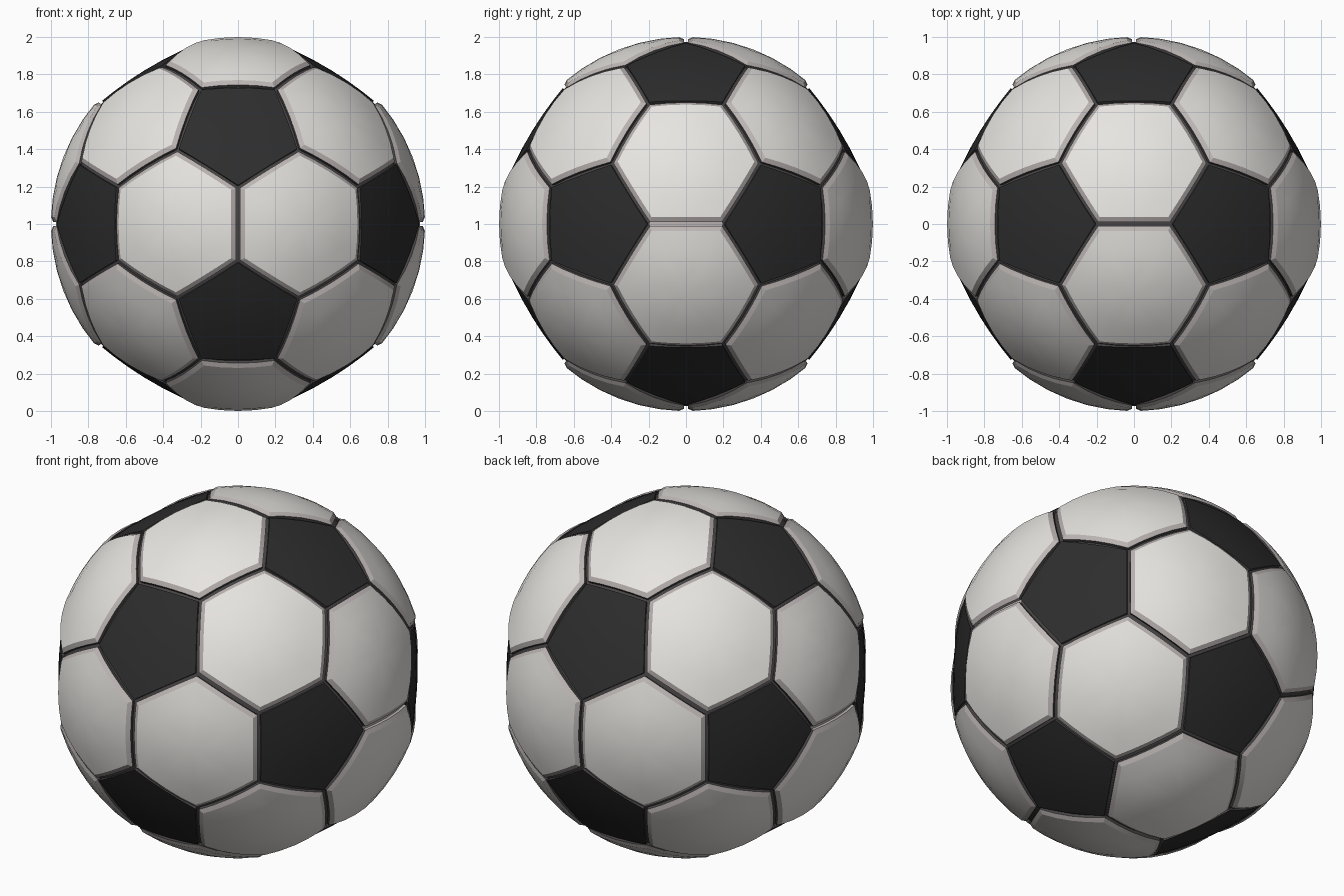
import bpy, bmesh, math
from itertools import combinations
from mathutils import Vector

if "Cube" in bpy.data.objects:
    bpy.data.objects.remove(bpy.data.objects["Cube"])


def material(name, rgb):
    m = bpy.data.materials.new(name)
    m.diffuse_color = (*rgb, 1)
    m.use_nodes = True
    m.node_tree.nodes["Principled BSDF"].inputs["Base Color"].default_value = m.diffuse_color
    return m


WHITE = material("white_panel", (0.80, 0.78, 0.75))
RIM = material("pale_grey_rim", (0.50, 0.46, 0.45))
SEAM = material("dark_grey_seam", (0.06, 0.055, 0.055))
BLACK = material("black_panel", (0.026, 0.026, 0.026))

# Icosahedron corners: the centres of the black pentagons
PHI = (1 + 5 ** 0.5) / 2
ico = []
for s in (1, -1):
    for t in (1, -1):
        ico += [Vector((0, s * PHI, t)), Vector((s, 0, t * PHI)), Vector((s * PHI, t, 0))]


def near(a, b):
    return abs((a - b).length - 2) < 0.01


def third(a, b):
    return ((a * 2 + b) / 3).normalized()


def ordered(points):
    c = sum(points, Vector()) / len(points)
    n = c.normalized()
    u = (points[0] - c).normalized()
    v = n.cross(u)
    return c, sorted(points, key=lambda p: math.atan2((p - c).dot(v), (p - c).dot(u)))


def panel(bm, points, rings, split=4):
    """Domed polygon made of rings (scale, radius function, material index)."""
    c, pts = ordered(points)
    k = len(pts)
    flat = [pts[i].lerp(pts[(i + 1) % k], j / split) for i in range(k) for j in range(split)]

    def place(p, radius):
        return bm.verts.new(p.normalized() * radius(p.length) + Vector((0, 0, 1)))

    centre = place(c, rings[0][1])
    previous = None
    n = len(flat)
    for scale, radius, mat in rings:
        ring = [place(c.lerp(p, scale), radius) for p in flat]
        for i in range(n):
            j = (i + 1) % n
            if previous is None:
                f = bm.faces.new((centre, ring[i], ring[j]))
            else:
                f = bm.faces.new((previous[i], ring[i], ring[j], previous[j]))
            f.material_index = mat
            # The seams lying across the x and z axes are pale
            if mat == 2:
                m = (ring[i].co + ring[j].co) / 2 - Vector((0, 0, 1))
                if max(abs(m.x), abs(m.z)) > 0.945 and min(abs(m.x), abs(m.z)) < 0.03 and abs(m.y) < 0.21:
                    f.material_index = 1
        previous = ring


def build(name, panels, rings, mats):
    bm = bmesh.new()
    for pts in panels:
        panel(bm, pts, rings)
    me = bpy.data.meshes.new(name)
    bm.to_mesh(me)
    bm.free()
    for m in mats:
        me.materials.append(m)
    ob = bpy.data.objects.new(name, me)
    bpy.context.collection.objects.link(ob)
    bpy.ops.object.select_all(action='DESELECT')
    ob.select_set(True)
    bpy.context.view_layer.objects.active = ob
    bpy.ops.object.shade_smooth_by_angle(angle=math.radians(22))


# White hexagon panels with sloping rims and sunken seams
hexes = []
for a, b, c in combinations(ico, 3):
    if near(a, b) and near(b, c) and near(a, c):
        hexes.append([third(p, q) for p in (a, b, c) for q in (a, b, c) if p is not q])
dome = lambda r: 1.0
build("white_panels", hexes,
      [(0.3, dome, 0), (0.6, dome, 0), (0.89, dome, 0),
       (0.965, lambda r: 0.988, 1), (0.968, lambda r: 0.972, 2), (1.0, lambda r: 0.972, 2)],
      [WHITE, RIM, SEAM])

# Black pentagon panels, flatter than the white ones
pents = [[third(a, b) for b in ico if near(a, b)] for a in ico]
low = lambda r: 0.5 * r + 0.492
build("black_panels", pents,
      [(0.35, low, 0), (0.7, low, 0), (0.975, low, 0),
       (0.98, lambda r: 0.972, 2), (1.0, lambda r: 0.972, 2)],
      [BLACK, RIM, SEAM])
